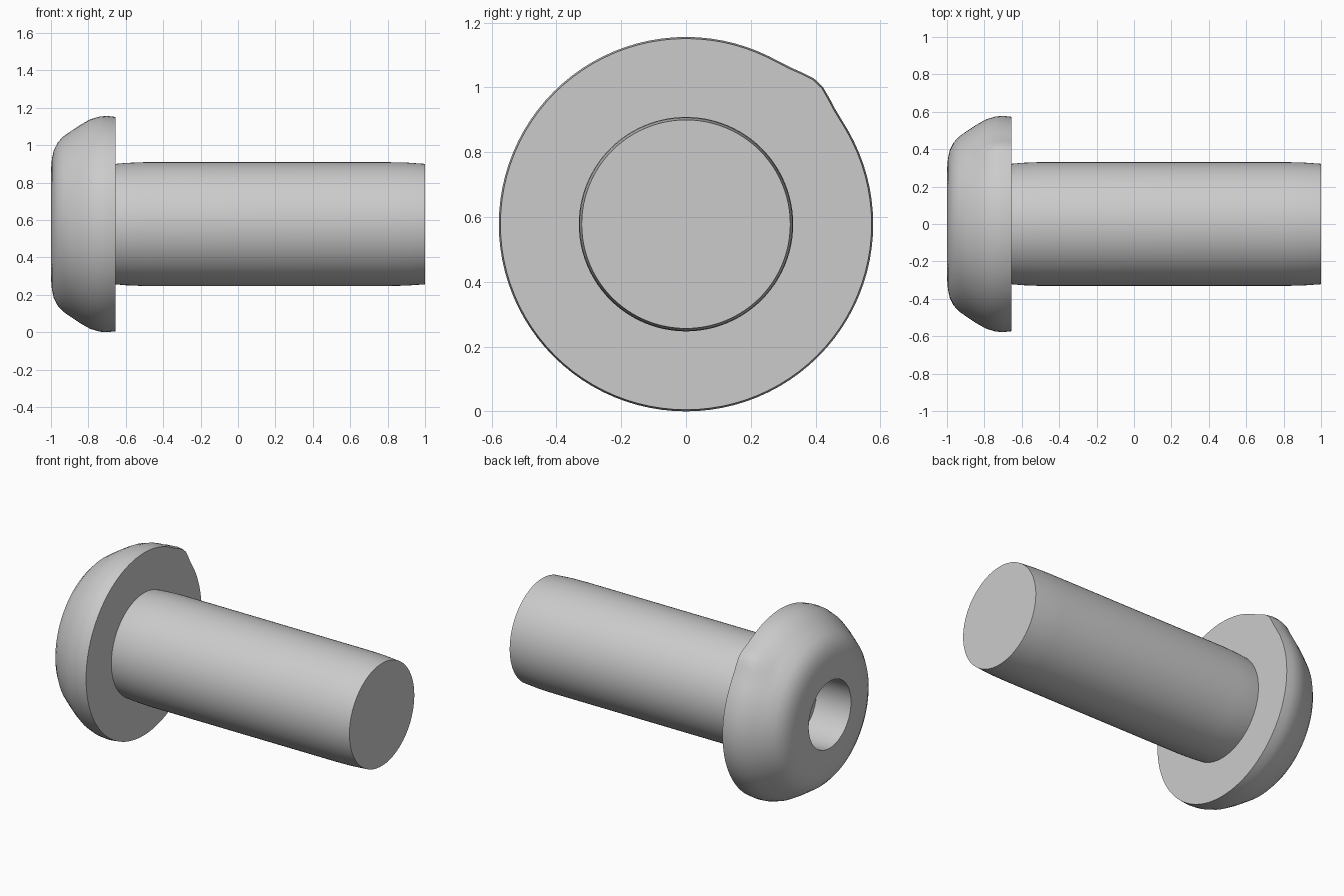
import bpy, bmesh, math

if "Cube" in bpy.data.objects:
    bpy.data.objects.remove(bpy.data.objects["Cube"])

CZ = 0.578      # height of the screw axis
N = 96          # segments around the axis


def lathe(name, profile, bump=0.0):
    """Revolve (x, radius) points around the x axis; end points with r=0 become poles."""
    bm = bmesh.new()
    rings = []
    for x, r in profile:
        if r == 0:
            rings.append([bm.verts.new((x, 0, CZ))])
            continue
        ring = []
        for i in range(N):
            a = 2 * math.pi * i / N
            # small raised spot on the rim of the head
            k = bump * math.exp(-((math.degrees(a) - 47) / 7) ** 2) if r > 0.54 else 0
            ring.append(bm.verts.new((x, (r + k) * math.cos(a), CZ + (r + k) * math.sin(a))))
        rings.append(ring)
    for p, q in zip(rings, rings[1:]):
        for i in range(N):
            j = (i + 1) % N
            if len(p) == 1:
                bm.faces.new((p[0], q[i], q[j]))
            elif len(q) == 1:
                bm.faces.new((p[i], q[0], p[j]))
            else:
                bm.faces.new((p[i], q[i], q[j], p[j]))
    bmesh.ops.recalc_face_normals(bm, faces=bm.faces)
    mesh = bpy.data.meshes.new(name)
    bm.to_mesh(mesh)
    bm.free()
    obj = bpy.data.objects.new(name, mesh)
    bpy.context.collection.objects.link(obj)
    bpy.ops.object.select_all(action='DESELECT')
    obj.select_set(True)
    bpy.context.view_layer.objects.active = obj
    bpy.ops.object.shade_smooth_by_angle(angle=math.radians(35))
    return obj


# Domed head with a round blind socket, flat underside, and shank in one solid
lathe("button_head_screw", [
    (-0.76, 0), (-0.76, 0.21), (-1.0, 0.21),                     # socket
    (-1.0, 0.29), (-0.995, 0.35), (-0.985, 0.395), (-0.965, 0.435),
    (-0.935, 0.468), (-0.89, 0.499), (-0.84, 0.532), (-0.79, 0.56),
    (-0.74, 0.575), (-0.70, 0.578), (-0.655, 0.573),             # dome
    (-0.655, 0.322), (-0.60, 0.327), (-0.50, 0.331),             # shank
    (0.80, 0.331), (0.90, 0.329), (1.0, 0.322), (1.0, 0),
], bump=0.022)
